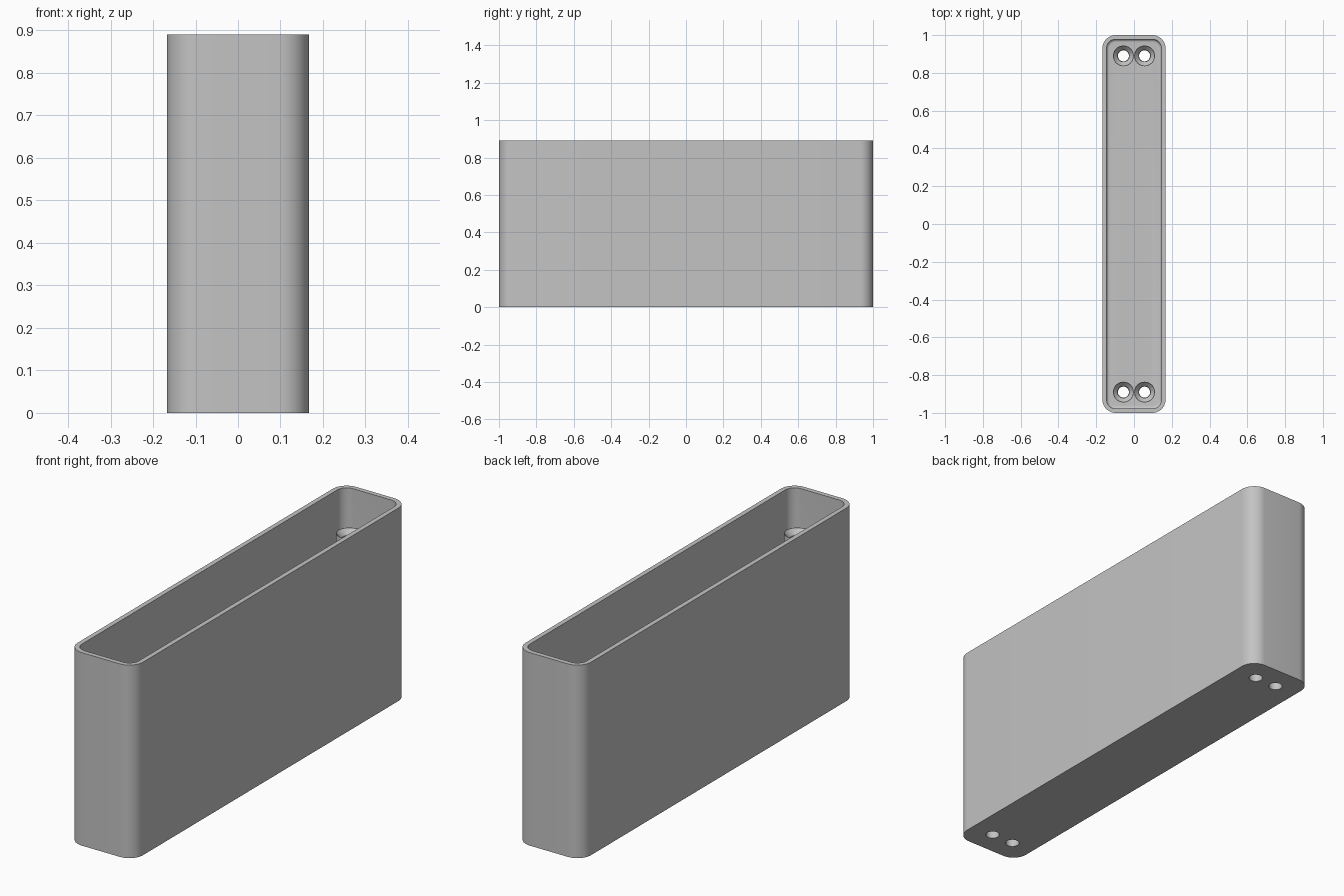
import bpy, bmesh
from math import sin, cos, pi

if "Cube" in bpy.data.objects:
    bpy.data.objects.remove(bpy.data.objects["Cube"])

HX, HY, TOP = 0.167, 1.0, 0.89
WALL, FLOOR, CORNER = 0.022, 0.02, 0.07
FILLET = 0.015
HOLES = [(sx * 0.056, sy * 0.89) for sx in (-1, 1) for sy in (-1, 1)]

grey = bpy.data.materials.new("plain grey")
grey.use_nodes = True
grey.diffuse_color = (0.55, 0.55, 0.55, 1)
grey.node_tree.nodes["Principled BSDF"].inputs["Base Color"].default_value = grey.diffuse_color


def rounded_loop(bm, inset, z, steps=12):
    """Ring of vertices around a rounded rectangle."""
    r = CORNER - inset
    ring = []
    for i, (sx, sy) in enumerate(((1, 1), (-1, 1), (-1, -1), (1, -1))):
        for k in range(steps + 1):
            a = (i + k / steps) * pi / 2
            ring.append(bm.verts.new((sx * (HX - CORNER) + r * cos(a),
                                      sy * (HY - CORNER) + r * sin(a), z)))
    return ring


def circle_loop(bm, cx, cy, r, z, steps=40):
    return [bm.verts.new((cx + r * cos(2 * pi * k / steps),
                          cy + r * sin(2 * pi * k / steps), z)) for k in range(steps)]


def skin(bm, rings, closed=False):
    pairs = list(zip(rings, rings[1:]))
    if closed:
        pairs.append((rings[-1], rings[0]))
    for a, b in pairs:
        n = len(a)
        for i in range(n):
            j = (i + 1) % n
            bm.faces.new((a[i], a[j], b[j], b[i]))


def finish(bm, name):
    bmesh.ops.recalc_face_normals(bm, faces=bm.faces)
    mesh = bpy.data.meshes.new(name)
    bm.to_mesh(mesh)
    bm.free()
    mesh.materials.append(grey)
    ob = bpy.data.objects.new(name, mesh)
    bpy.context.collection.objects.link(ob)
    return ob


def smooth(ob):
    bpy.ops.object.select_all(action='DESELECT')
    ob.select_set(True)
    bpy.context.view_layer.objects.active = ob
    bpy.ops.object.shade_smooth_by_angle(angle=0.6)


# Open box: outside wall, rim, inside wall, rounded floor edge
bm = bmesh.new()
rings = [rounded_loop(bm, 0, 0), rounded_loop(bm, 0, TOP), rounded_loop(bm, WALL, TOP)]
for k in range(7):
    a = k / 6 * pi / 2
    rings.append(rounded_loop(bm, WALL + FILLET * (1 - cos(a)),
                              FLOOR + FILLET * (1 - sin(a))))
skin(bm, rings)
bm.faces.new(rings[0])
bm.faces.new(rings[-1])
box = finish(bm, "box_shell")

# Screw holes through the floor
bm = bmesh.new()
for x, y in HOLES:
    ends = [circle_loop(bm, x, y, 0.029, z) for z in (-0.1, 0.1)]
    skin(bm, ends)
    for ring in ends:
        bm.faces.new(ring)
cutter = finish(bm, "hole_cutter")
cutter.hide_render = True
cut = box.modifiers.new("screw_holes", 'BOOLEAN')
cut.operation = 'DIFFERENCE'
cut.solver = 'EXACT'
cut.object = cutter
bpy.context.view_layer.objects.active = box
bpy.ops.object.modifier_apply(modifier=cut.name)
bpy.data.objects.remove(cutter)
smooth(box)

# Screw posts with a countersunk mouth
POST_TOP = 0.73
for i, (x, y) in enumerate(HOLES):
    bm = bmesh.new()
    profile = ((0.055, FLOOR), (0.055, POST_TOP), (0.053, POST_TOP),
               (0.031, POST_TOP - 0.024), (0.031, FLOOR))
    skin(bm, [circle_loop(bm, x, y, r, z) for r, z in profile], closed=True)
    smooth(finish(bm, "screw_post_%d" % (i + 1)))
